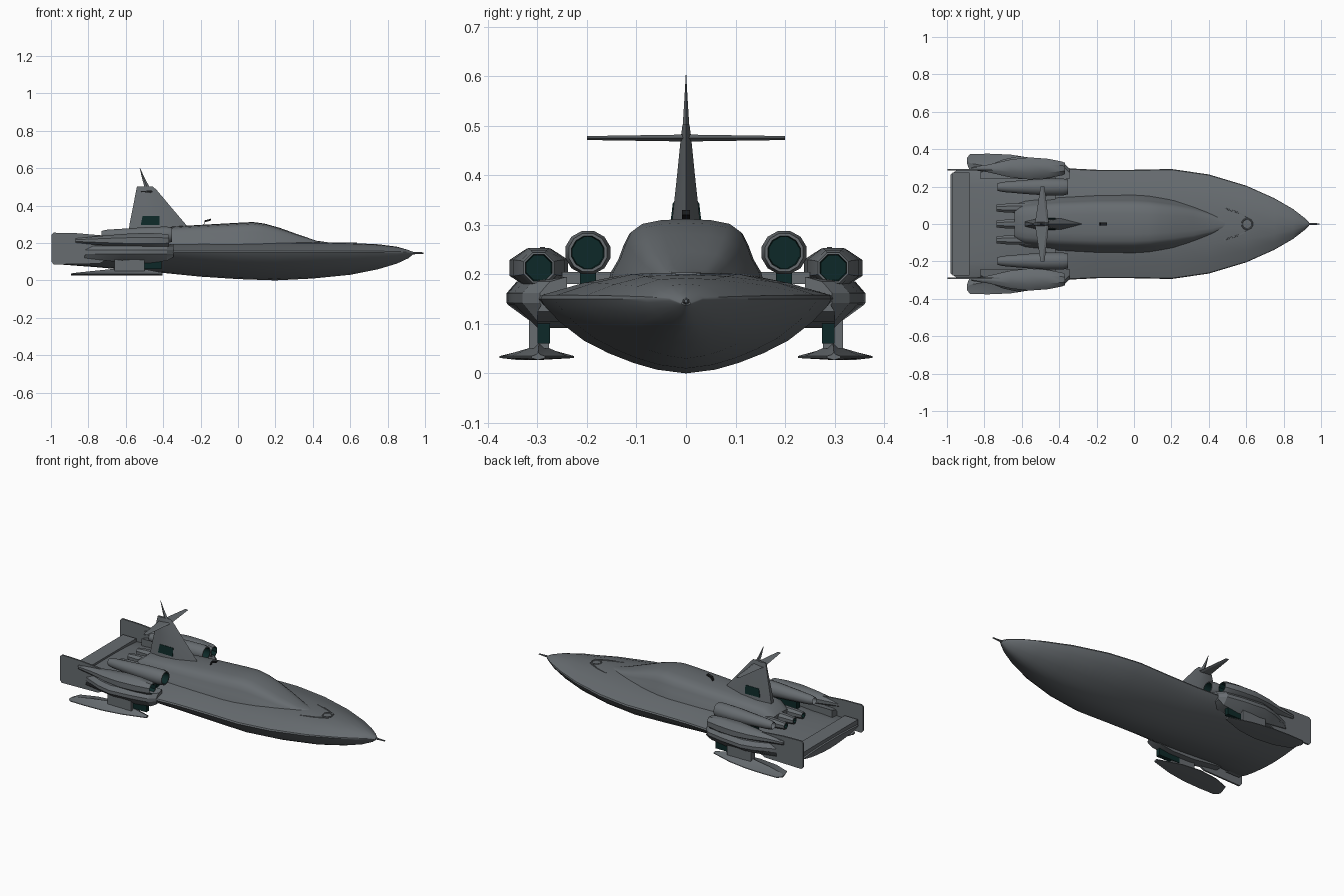
import bpy, bmesh, math


def material(name, rgb):
    m = bpy.data.materials.new(name)
    m.diffuse_color = (*rgb, 1)
    return m


GREY = material("slate_grey", (0.135, 0.15, 0.162))
DARK = material("dark_teal", (0.004, 0.022, 0.021))
BLACK = material("near_black", (0.012, 0.013, 0.014))


def loft(name, rings, mat=GREY, angle=35, dark_from=None):
    """Skin closed rings and cap both ends; faces after ring dark_from are teal."""
    bm = bmesh.new()
    vs = [[bm.verts.new(p) for p in r] for r in rings]
    n = len(rings[0])
    for k in range(len(vs) - 1):
        for i in range(n):
            j = (i + 1) % n
            f = bm.faces.new((vs[k][i], vs[k][j], vs[k + 1][j], vs[k + 1][i]))
            f.material_index = int(dark_from is not None and k >= dark_from)
    bm.faces.new(vs[0])
    bm.faces.new(vs[-1]).material_index = int(dark_from is not None)
    bmesh.ops.recalc_face_normals(bm, faces=bm.faces)
    me = bpy.data.meshes.new(name)
    bm.to_mesh(me)
    bm.free()
    ob = bpy.data.objects.new(name, me)
    bpy.context.collection.objects.link(ob)
    me.materials.append(mat)
    me.materials.append(DARK)
    bpy.ops.object.select_all(action='DESELECT')
    ob.select_set(True)
    bpy.context.view_layer.objects.active = ob
    if angle:
        bpy.ops.object.shade_smooth_by_angle(angle=math.radians(angle))
    return ob


def sym(x, half):
    """Full ring at x from half profile (y, z), bottom centre to top centre."""
    return [(x, y, z) for y, z in half] + [(x, -y, z) for y, z in half[-2:0:-1]]


def box(name, x0, x1, y0, y1, z0, z1, mat=GREY):
    return loft(name, [[(x, y0, z0), (x, y1, z0), (x, y1, z1), (x, y0, z1)]
                       for x in (x0, x1)], mat, 0)


def pod(name, y, z, stations, sides=10, dark_from=None, mat=GREY):
    """Round body along x; stations are (x, radius y, radius z)."""
    rings = []
    for x, ry, rz in stations:
        rings.append([(x, y + ry * math.cos(a), z + rz * math.sin(a)) for a in
                      (2 * math.pi * (i + 0.5) / sides for i in range(sides))])
    return loft(name, rings, mat, 40, dark_from)


def plate(name, outline, y, t):
    """Thin vertical plate from an (x, z) outline."""
    return loft(name, [[(x, y + d, z) for x, z in outline] for d in (-t, t)], GREY, 0)


# Hull: x, half width, keel height, deck height
hull = [(-0.98, 0.265, 0.10, 0.145), (-0.95, 0.285, 0.085, 0.15),
        (-0.75, 0.285, 0.07, 0.165), (-0.6, 0.295, 0.056, 0.185),
        (-0.4, 0.30, 0.04, 0.20), (-0.2, 0.29, 0.02, 0.205),
        (0.0, 0.29, 0.007, 0.205), (0.2, 0.294, 0.0, 0.205),
        (0.4, 0.265, 0.01, 0.205), (0.6, 0.205, 0.03, 0.20),
        (0.75, 0.138, 0.06, 0.193), (0.85, 0.08, 0.09, 0.18),
        (0.91, 0.034, 0.118, 0.163), (0.935, 0.009, 0.138, 0.152)]
rings = []
for x, w, zb, zt in hull:
    r = min(0.15, zt - 0.012)
    h = r - zb
    rings.append(sym(x, [(0, zb), (0.2 * w, zb + 0.05 * h), (0.36 * w, zb + 0.14 * h),
                         (0.53 * w, zb + 0.27 * h), (0.7 * w, zb + 0.44 * h),
                         (0.86 * w, zb + 0.68 * h), (0.96 * w, zb + 0.88 * h),
                         (w, r), (0.985 * w, r + 0.15 * (zt - r)),
                         (0.7 * w, r + 0.6 * (zt - r)), (0.4 * w, r + 0.92 * (zt - r)), (0, zt)]))
loft("hull", rings)

# Cabin fairing: x, half width, roof height
cabin = [(-0.64, 0.10, 0.225), (-0.58, 0.12, 0.27), (-0.4, 0.14, 0.285),
         (-0.2, 0.15, 0.297), (0.0, 0.152, 0.308), (0.08, 0.147, 0.312),
         (0.14, 0.138, 0.304), (0.22, 0.125, 0.282), (0.32, 0.10, 0.246),
         (0.42, 0.065, 0.212), (0.5, 0.02, 0.201)]
rings = []
for x, w, zt in cabin:
    h = zt - 0.165
    rings.append(sym(x, [(0, 0.165), (1.06 * w, 0.165), (w, 0.165 + 0.27 * h),
                         (0.9 * w, 0.165 + 0.45 * h), (0.83 * w, 0.165 + 0.65 * h),
                         (0.75 * w, 0.165 + 0.82 * h), (0.6 * w, 0.165 + 0.93 * h),
                         (0.35 * w, 0.165 + 0.98 * h), (0, zt)]))
loft("cabin", rings)

# Nose probe, bow hatch, bow rails
pod("nose_probe", 0, 0.146, [(0.90, 0.01, 0.01), (0.95, 0.006, 0.006), (0.993, 0.004, 0.004)], 6)
bpy.ops.mesh.primitive_torus_add(location=(0.605, 0, 0.2), major_radius=0.028, minor_radius=0.004,
                                 major_segments=16, minor_segments=6)
bpy.context.object.name = "bow_hatch_rim"
bpy.context.object.data.materials.append(GREY)
for s in (1, -1):
    loft("bow_rail", [[(x, s * y + dy, z + dz) for dy, dz in
                       ((-.005, -.004), (.005, -.004), (.003, .006), (-.003, .006))]
                      for x, y, z in ((0.48, 0.085, 0.195), (0.56, 0.06, 0.196), (0.63, 0.025, 0.197))])

# Roof mast hook
for x0, z0, x1, z1 in ((-0.185, 0.29, -0.178, 0.316), (-0.178, 0.316, -0.145, 0.325)):
    loft("roof_hook", [[(x, -.008, z - .005), (x, .008, z - .005), (x, .008, z + .005),
                        (x, -.008, z + .005)] for x, z in ((x0, z0), (x1, z1))], BLACK, 0)

# Tail fin: height, rear x, front x, half thickness
rings = []
for z, xr, xf, t in ((0.255, -0.585, -0.25, 0.033), (0.30, -0.58, -0.28, 0.029),
                     (0.40, -0.56, -0.365, 0.018), (0.48, -0.545, -0.432, 0.01),
                     (0.502, -0.54, -0.455, 0.007)):
    m = xr + 0.6 * (xf - xr)
    q = xr + 0.25 * (xf - xr)
    rings.append([(xf, 0, z), (m, t, z), (q, t, z), (xr, t * 0.4, z),
                  (xr, -t * 0.4, z), (q, -t, z), (m, -t, z)])
loft("tail_fin", rings, GREY, 25)
loft("tail_fin_spike", [[(x + r, 0, z), (x, r * .5, z), (x - r, 0, z), (x, -r * .5, z)]
                        for x, z, r in ((-0.485, 0.495, 0.014), (-0.507, 0.55, 0.007),
                                        (-0.525, 0.602, 0.001))])
loft("tail_plane", [[(xf, y, 0.475), (xf - .012, y, 0.475 + t), (xr, y, 0.475),
                     (xf - .012, y, 0.475 - t)]
                    for y, xf, xr, t in ((-0.2, -0.478, -0.50, 0.004), (0, -0.455, -0.53, 0.007),
                                         (0.2, -0.478, -0.50, 0.004))], GREY, 0)
for s in (1, -1):
    loft("fin_grille", [[(x, s * (y + d), z) for x, y, z in
                         ((-0.52, .029, .295), (-0.42, .031, .295), (-0.42, .025, .345), (-0.51, .025, .345))]
                        for d in (-0.006, 0.0015)], DARK, 0)

# Rear deck exhausts and stern flap
for y in (-0.085, 0, 0.085):
    pod("deck_exhaust", y, 0.2, [(-0.55, .03, .03), (-0.68, .026, .026), (-0.735, .02, .02),
                                 (-0.735, .015, .015), (-0.71, .014, .014)], 8, 3)
box("stern_flap", -0.97, -0.88, -0.275, 0.275, 0.125, 0.166)
box("engine_beam", -0.47, -0.42, -0.25, 0.25, 0.18, 0.205)

for s in (1, -1):
    # Upper jet nacelles on dark pylons
    pod("upper_nacelle", s * 0.198, 0.244,
        [(-0.70, .016, .016), (-0.73, .021, .021), (-0.70, .028, .028), (-0.58, .039, .036),
         (-0.48, .046, .043), (-0.38, .047, .045), (-0.352, .04, .04), (-0.352, .034, .034),
         (-0.40, .032, .032)], 12, 7)
    box("nacelle_pylon", -0.62, -0.40, s * 0.198 - .016, s * 0.198 + .016, 0.17, 0.215, DARK)

    # Outer jet nacelles
    pod("outer_nacelle", s * 0.297, 0.213,
        [(-0.87, .008, .012), (-0.78, .022, .022), (-0.66, .052, .034), (-0.56, .064, .042),
         (-0.46, .056, .043), (-0.385, .04, .038), (-0.37, .033, .033), (-0.37, .029, .029),
         (-0.42, .027, .027)], 8, 7)

    # Side sponson with ledge: x, outer reach, lower height
    rings = []
    for x, y, zb in ((-0.82, 0.295, 0.12), (-0.70, 0.345, 0.105), (-0.62, 0.362, 0.095),
                     (-0.48, 0.348, 0.092), (-0.38, 0.33, 0.105), (-0.345, 0.295, 0.125)):
        rings.append([(x, s * p, z) for p, z in
                      ((0.24, zb), (0.30, zb), (y - .003, 0.138), (y, 0.142), (y, 0.162),
                       (y - .02, 0.185), (0.24, 0.195))])
    loft("side_sponson", rings, GREY, 25)

    # Foil strut with dark leading block
    box("foil_strut", -0.66, -0.5, s * 0.297 - .02, s * 0.297 + .02, 0.05, 0.12)
    box("foil_strut_front", -0.55, -0.41, s * 0.287 - .013, s * 0.287 + .013, 0.06, 0.11, DARK)

    # Foil: x, inner y, outer y, crest height
    rings = []
    for x, yi, yo, zc in ((-0.893, 0.325, 0.355, 0.037), (-0.875, 0.275, 0.374, 0.04),
                          (-0.78, 0.24, 0.376, 0.05), (-0.66, 0.226, 0.371, 0.062),
                          (-0.54, 0.24, 0.352, 0.068), (-0.405, 0.285, 0.312, 0.042)):
        m = (yi + yo) / 2
        rings.append([(x, s * p, z) for p, z in
                      ((yi, 0.031), (m, 0.027), (yo, 0.031), (yo, 0.035),
                       (m + .3 * (yo - m), 0.033 + .55 * (zc - .033)), (m, zc),
                       (m - .3 * (yo - m), 0.033 + .55 * (zc - .033)), (yi, 0.035))])
    loft("foil", rings, GREY, 25)

    # Stern side plates with rounded corners
    plate("stern_plate", [(-0.985, 0.085), (-0.998, 0.1), (-0.998, 0.243), (-0.985, 0.255),
                          (-0.86, 0.252), (-0.72, 0.24), (-0.68, 0.215), (-0.68, 0.12),
                          (-0.74, 0.09)], s * 0.29, 0.005)
